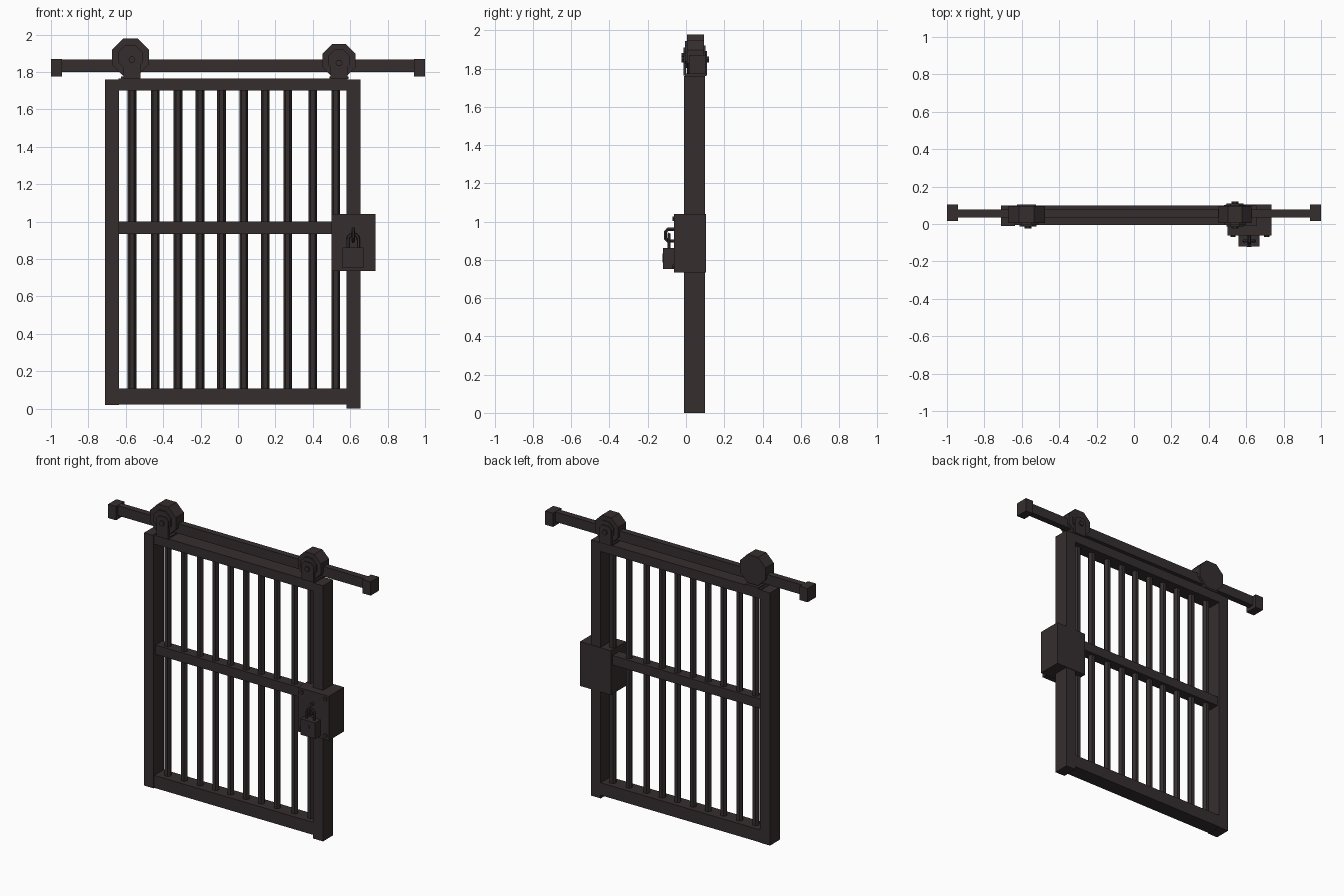
import bpy, math

if "Cube" in bpy.data.objects:
    bpy.data.objects.remove(bpy.data.objects["Cube"])

iron = bpy.data.materials.new("dark_iron")
iron.diffuse_color = (0.036, 0.027, 0.028, 1)
iron.use_nodes = True
iron.node_tree.nodes["Principled BSDF"].inputs["Base Color"].default_value = iron.diffuse_color


def finish(ob, name):
    ob.name = name
    ob.data.materials.clear()
    ob.data.materials.append(iron)
    return ob


def box(name, x0, x1, y0, y1, z0, z1):
    bpy.ops.mesh.primitive_cube_add(size=1, location=((x0 + x1) / 2, (y0 + y1) / 2, (z0 + z1) / 2))
    ob = bpy.context.object
    ob.scale = (x1 - x0, y1 - y0, z1 - z0)
    bpy.ops.object.transform_apply(location=False, rotation=False, scale=True)
    return finish(ob, name)


def disc(name, x, z, y0, y1, r, sides):
    """Prism along y with a flat side on top; r is centre to flat side."""
    bpy.ops.mesh.primitive_cylinder_add(vertices=sides, radius=r / math.cos(math.pi / sides),
                                        depth=y1 - y0, location=(x, (y0 + y1) / 2, z))
    ob = bpy.context.object
    ob.rotation_euler = (math.pi / 2, math.pi / sides, 0)
    return finish(ob, name)


def profile(name, pts, y0, y1):
    """Extrude an x-z outline along y."""
    n = len(pts)
    verts = [(x, y0, z) for x, z in pts] + [(x, y1, z) for x, z in pts]
    faces = [tuple(range(n)), tuple(range(2 * n - 1, n - 1, -1))]
    faces += [(i, i + n, (i + 1) % n + n, (i + 1) % n) for i in range(n)]
    me = bpy.data.meshes.new(name)
    me.from_pydata(verts, [], faces)
    ob = bpy.data.objects.new(name, me)
    bpy.context.collection.objects.link(ob)
    return finish(ob, name)


# Door frame
box("left_post", -0.71, -0.635, -0.01, 0.10, 0.02, 1.76)
box("right_post", 0.58, 0.655, -0.01, 0.10, 0.0, 1.76)
box("top_rail", -0.64, 0.585, -0.005, 0.10, 1.70, 1.765)
box("bottom_rail", -0.64, 0.585, -0.005, 0.10, 0.022, 0.108)
box("middle_rail", -0.64, 0.585, 0.01, 0.085, 0.935, 1.0)

# Vertical bars
for i, x in enumerate((-0.567, -0.442, -0.321, -0.203, -0.088, 0.03, 0.145, 0.265, 0.40, 0.522)):
    bpy.ops.mesh.primitive_cylinder_add(vertices=6, radius=0.023, depth=1.64,
                                        location=(x, 0.048, 0.9), rotation=(0, 0, math.pi / 6))
    finish(bpy.context.object, "bar_%d" % i)

# Overhead track with end stops
box("track", -0.97, 0.97, 0.035, 0.078, 1.80, 1.868)
for s, n in ((-1, "left"), (1, "right")):
    xs = sorted((s * 0.94, s * 1.0))
    box(n + "_track_stop", xs[0], xs[1], 0.015, 0.105, 1.775, 1.87)

# Hanging wheels with bracket, hub and bolts
for n, x, zc, r, both in (("left", -0.575, 1.88, 0.098, False), ("right", 0.54, 1.862, 0.088, True)):
    disc(n + "_wheel", x, zc, 0.005, 0.095, r, 8)
    box(n + "_bracket_foot", x - 0.05, x + 0.05, -0.005, 0.105, 1.762, 1.775)
    bx = x + 0.008 if n == "left" else x
    top = zc + 0.03
    for side in ((-1, 1) if both else (-1,)):
        def yy(a, b):
            return (-b, -a) if side < 0 else (0.095 + a, 0.095 + b)
        tag = n + ("_front" if side < 0 else "_back")
        disc(tag + "_hub", x, zc, *yy(-0.008, 0.006), r * 0.66, 8)
        outline = [(bx - 0.045, 1.765), (bx + 0.045, 1.765), (bx + 0.045, top - 0.02),
                   (bx + 0.025, top), (bx - 0.025, top), (bx - 0.045, top - 0.02)]
        profile(tag + "_bracket", outline, *yy(0.0, 0.014))
        disc(tag + "_bolt", bx, zc - 0.014, *yy(0.01, 0.024), 0.016, 6)

# Lock box with corner rivets
box("lock_box", 0.50, 0.735, -0.062, 0.104, 0.735, 1.04)
for i, (x, z) in enumerate(((0.53, 1.015), (0.71, 1.015), (0.53, 0.765), (0.71, 0.765))):
    disc("lock_rivet_%d" % i, x, z, -0.07, -0.055, 0.012, 6)

# Padlock body and keyhole
box("padlock_body", 0.56, 0.672, -0.12, -0.062, 0.752, 0.862)
disc("keyhole_top", 0.616, 0.82, -0.123, -0.118, 0.013, 8)
box("keyhole_slot", 0.610, 0.622, -0.123, -0.118, 0.785, 0.82)


def tube(name, pts, r, closed=False):
    cu = bpy.data.curves.new(name, "CURVE")
    cu.dimensions = "3D"
    cu.bevel_depth = r
    cu.bevel_resolution = 1
    sp = cu.splines.new("POLY")
    sp.points.add(len(pts) - 1)
    for p, c in zip(sp.points, pts):
        p.co = (*c, 1)
    sp.use_cyclic_u = closed
    ob = bpy.data.objects.new(name, cu)
    bpy.context.collection.objects.link(ob)
    bpy.ops.object.select_all(action="DESELECT")
    ob.select_set(True)
    bpy.context.view_layer.objects.active = ob
    bpy.ops.object.convert(target="MESH")
    ob = bpy.context.object
    for p in ob.data.polygons:
        p.use_smooth = False
    finish(ob, name)


# Shackle arch through the staple loop
arch = [(0.616 + 0.028 * math.cos(a * math.pi / 6), -0.09, 0.905 + 0.028 * math.sin(a * math.pi / 6))
        for a in range(7)]
tube("padlock_shackle", [(0.644, -0.09, 0.85)] + arch + [(0.588, -0.09, 0.85)], 0.009)
tube("lock_staple", [(0.616, -0.05, 0.96), (0.616, -0.095, 0.96), (0.616, -0.108, 0.945),
                     (0.616, -0.108, 0.912), (0.616, -0.095, 0.898), (0.616, -0.05, 0.898)], 0.01)
